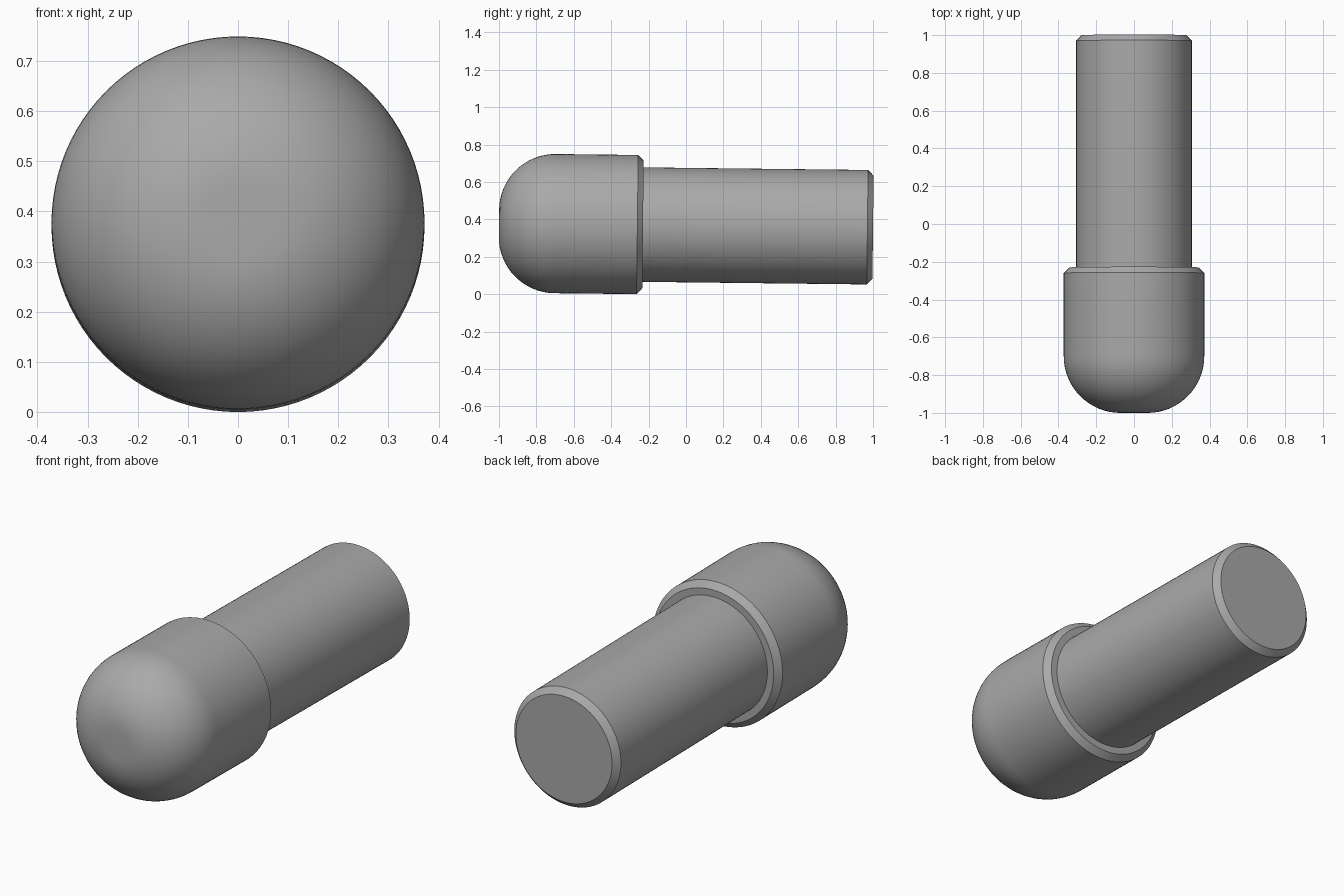
import bpy, bmesh, math
from mathutils import Matrix, Vector

cube = bpy.data.objects.get("Cube")
if cube:
    bpy.data.objects.remove(cube, do_unlink=True)

SEGMENTS = 96
AXIS_HEIGHT = 0.372   # axis height at the collar's rear edge
COLLAR_Y = -0.26
TILT = -0.0115        # the pin slopes down slightly toward the back

grey = bpy.data.materials.new("plain grey")
grey.use_nodes = True
colour = (0.4, 0.4, 0.4, 1)
grey.diffuse_color = colour
grey.node_tree.nodes["Principled BSDF"].inputs["Base Color"].default_value = colour


def lathe(name, profile):
    """Revolve (radius, y) points about the y axis into a closed solid."""
    bm = bmesh.new()
    verts = [bm.verts.new((r, y, 0)) for r, y in profile]
    edges = [bm.edges.new(pair) for pair in zip(verts, verts[1:])]
    bmesh.ops.spin(bm, geom=verts + edges, axis=(0, 1, 0), cent=(0, 0, 0),
                   angle=math.tau, steps=SEGMENTS)
    bmesh.ops.remove_doubles(bm, verts=bm.verts, dist=1e-5)
    bmesh.ops.holes_fill(bm, edges=[e for e in bm.edges if e.is_boundary], sides=0)
    bmesh.ops.recalc_face_normals(bm, faces=bm.faces)

    # Lean the part along the shared axis
    pivot = Vector((0, COLLAR_Y, 0))
    lean = Matrix.Rotation(TILT, 4, 'X')
    bm.transform(Matrix.Translation((0, COLLAR_Y, AXIS_HEIGHT)) @ lean
                 @ Matrix.Translation(-pivot))
    mesh = bpy.data.meshes.new(name)
    bm.to_mesh(mesh)
    bm.free()
    mesh.materials.append(grey)
    obj = bpy.data.objects.new(name, mesh)
    bpy.context.collection.objects.link(obj)
    bpy.ops.object.select_all(action='DESELECT')
    obj.select_set(True)
    bpy.context.view_layer.objects.active = obj
    bpy.ops.object.shade_smooth_by_angle(angle=math.radians(30))
    return obj


# One turned pin: rounded nose, wide head, chamfered shoulder, shaft, chamfered end
head_r, shaft_r, fillet, bevel = 0.372, 0.306, 0.30, 0.03
shoulder_y = COLLAR_Y + bevel
nose = []
for i in range(17):
    a = math.pi / 2 * i / 16
    nose.append((head_r - fillet + fillet * math.sin(a),
                 -1 + fillet - fillet * math.cos(a)))

lathe("rounded_pin", nose + [
    (head_r, COLLAR_Y),
    (head_r - bevel, shoulder_y),
    (shaft_r, shoulder_y),
    (shaft_r, 1 - bevel),
    (shaft_r - bevel, 1),
])
